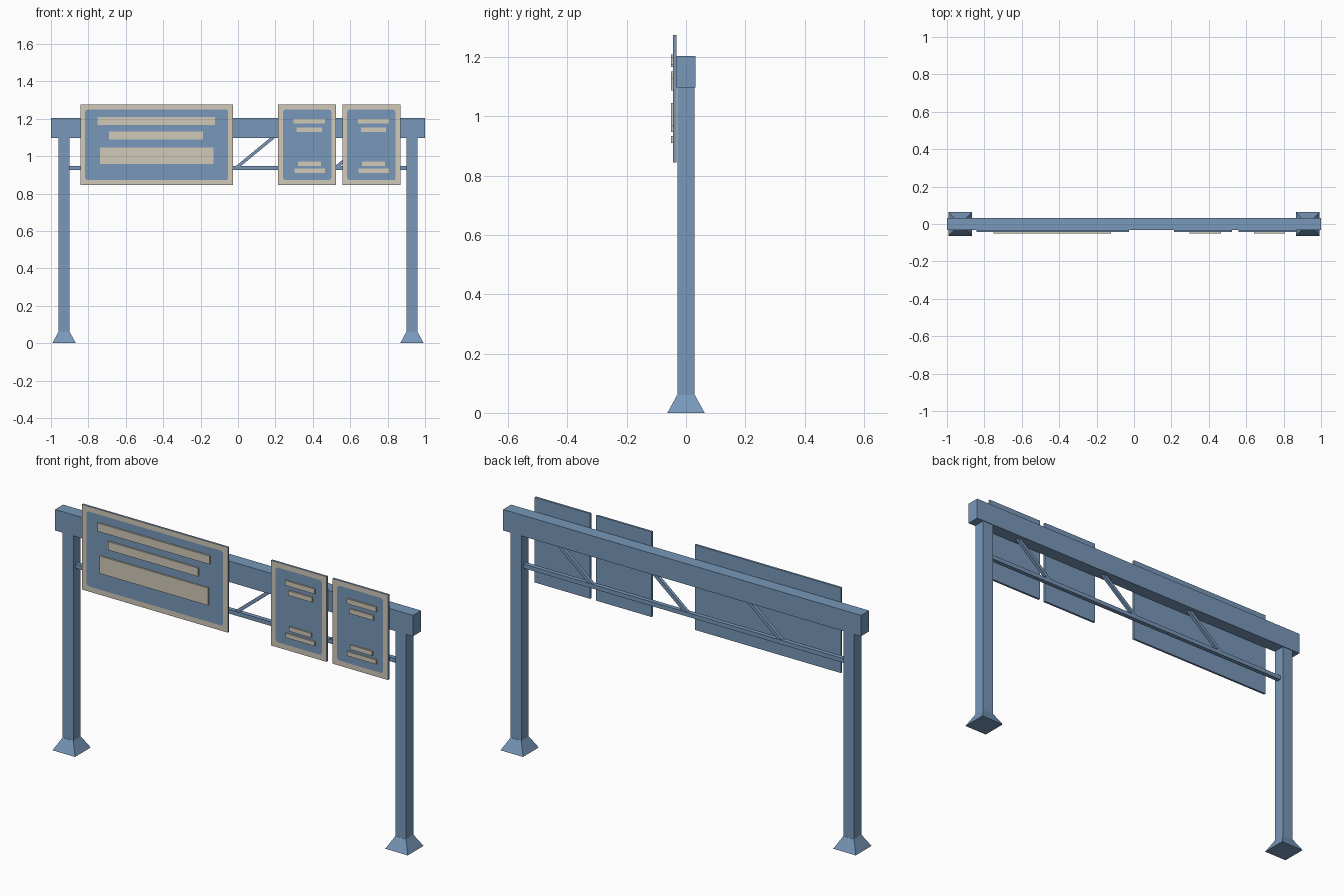
import bpy, bmesh, math
from mathutils import Matrix, Vector

if "Cube" in bpy.data.objects:
    bpy.data.objects.remove(bpy.data.objects["Cube"])


def material(name, rgb):
    m = bpy.data.materials.new(name)
    m.diffuse_color = (*rgb, 1.0)
    m.use_nodes = True
    m.node_tree.nodes["Principled BSDF"].inputs["Base Color"].default_value = m.diffuse_color
    return m


BLUE = material("steel blue", (0.188, 0.314, 0.491))
CREAM = material("cream", (0.64, 0.585, 0.485))


def finish(name, bm, *mats):
    bmesh.ops.recalc_face_normals(bm, faces=bm.faces)
    me = bpy.data.meshes.new(name)
    bm.to_mesh(me)
    bm.free()
    ob = bpy.data.objects.new(name, me)
    for m in mats:
        me.materials.append(m)
    bpy.context.collection.objects.link(ob)
    return ob


def box(name, x, y, z, mat):
    """Box given by (low, high) on each axis."""
    bm = bmesh.new()
    bmesh.ops.create_cube(bm, size=1)
    for v in bm.verts:
        v.co = [lo + (c + 0.5) * (hi - lo) for c, (lo, hi) in zip(v.co, (x, y, z))]
    return finish(name, bm, mat)


def foot(name, cx):
    """Flared base block: a cube with its top pulled in to the post size."""
    bm = bmesh.new()
    bmesh.ops.create_cube(bm, size=1)
    for v in bm.verts:
        r = 0.03 if v.co.z > 0 else 0.063
        v.co = (cx + math.copysign(r, v.co.x), math.copysign(r, v.co.y),
                0.06 if v.co.z > 0 else 0)
    return finish(name, bm, BLUE)


def brace(name, a, b, width, depth):
    """Square bar from a to b in the xz plane."""
    a, b = Vector(a), Vector(b)
    d = b - a
    bm = bmesh.new()
    bmesh.ops.create_cube(bm, size=1)
    mat = (Matrix.Translation((a + b) / 2) @ Matrix.Rotation(-math.atan2(d.z, d.x), 4, 'Y')
           @ Matrix.Diagonal((d.length, depth, width, 1)))
    bm.transform(mat)
    return finish(name, bm, BLUE)


BACK, FRONT = -0.032, -0.043


def sign_panel(name, x0, x1, z0, z1, border=0.026, radius=0.014, seg=3):
    """Blue plate whose front has a cream border round a rounded blue field."""
    bm = bmesh.new()
    rect = [(x0, z0), (x1, z0), (x1, z1), (x0, z1)]
    back = [bm.verts.new((x, BACK, z)) for x, z in rect]
    front = [bm.verts.new((x, FRONT, z)) for x, z in rect]
    # rounded field outline, one arc per corner
    arcs = []
    for i, (x, z) in enumerate(rect):
        sx, sz = (1 if x == x0 else -1), (1 if z == z0 else -1)
        cx, cz = x + sx * (border + radius), z + sz * (border + radius)
        start = math.pi + i * math.pi / 2
        arcs.append([bm.verts.new((cx + radius * math.cos(start + k * math.pi / 2 / seg), FRONT,
                                   cz + radius * math.sin(start + k * math.pi / 2 / seg)))
                     for k in range(seg + 1)])
    bm.faces.new(back)
    bm.faces.new([v for arc in arcs for v in arc])
    for i in range(4):
        j = (i + 1) % 4
        bm.faces.new((back[i], back[j], front[j], front[i]))
        cream = [bm.faces.new((front[i], front[j], arcs[j][0], arcs[i][-1]))]
        cream += [bm.faces.new((front[i], arcs[i][k + 1], arcs[i][k])) for k in range(seg)]
        for f in cream:
            f.material_index = 1
    return finish(name, bm, BLUE, CREAM)


def bars(name, rows):
    for n, (x0, x1, z0, z1) in enumerate(rows, 1):
        box(f"{name}_{n}", (x0, x1), (-0.051, FRONT), (z0, z1), CREAM)


# Posts and flared feet
for side, s in (("left", -1), ("right", 1)):
    cx = 0.93 * s
    foot(f"{side}_foot", cx)
    box(f"{side}_post", (cx - 0.03, cx + 0.03), (-0.029, 0.029), (0.06, 1.1), BLUE)

# Top beam, lower rail and diagonal braces
box("top_beam", (-1, 1), (-0.032, 0.032), (1.097, 1.203), BLUE)
box("lower_rail", (-0.903, 0.903), (-0.011, 0.011), (0.925, 0.946), BLUE)
for n, x in enumerate((-0.53, 0.0, 0.53), 1):
    brace(f"diagonal_brace_{n}", (x - 0.01, 0, 0.937), (x + 0.198, 0, 1.108), 0.017, 0.017)

# Large sign
sign_panel("large_sign", -0.843, -0.027, 0.845, 1.275)
bars("large_sign_bar", [(-0.75, -0.124, 1.167, 1.209),
                        (-0.691, -0.188, 1.088, 1.131),
                        (-0.739, -0.132, 0.957, 1.045)])

# Two small signs
for n, dx in enumerate((0, 0.343), 1):
    sign_panel(f"small_sign_{n}", 0.215 + dx, 0.525 + dx, 0.845, 1.275)
    bars(f"small_sign_{n}_bar", [(0.298 + dx, 0.464 + dx, 1.174, 1.199),
                                 (0.314 + dx, 0.448 + dx, 1.128, 1.152),
                                 (0.32 + dx, 0.443 + dx, 0.948, 0.97),
                                 (0.301 + dx, 0.464 + dx, 0.911, 0.933)])
